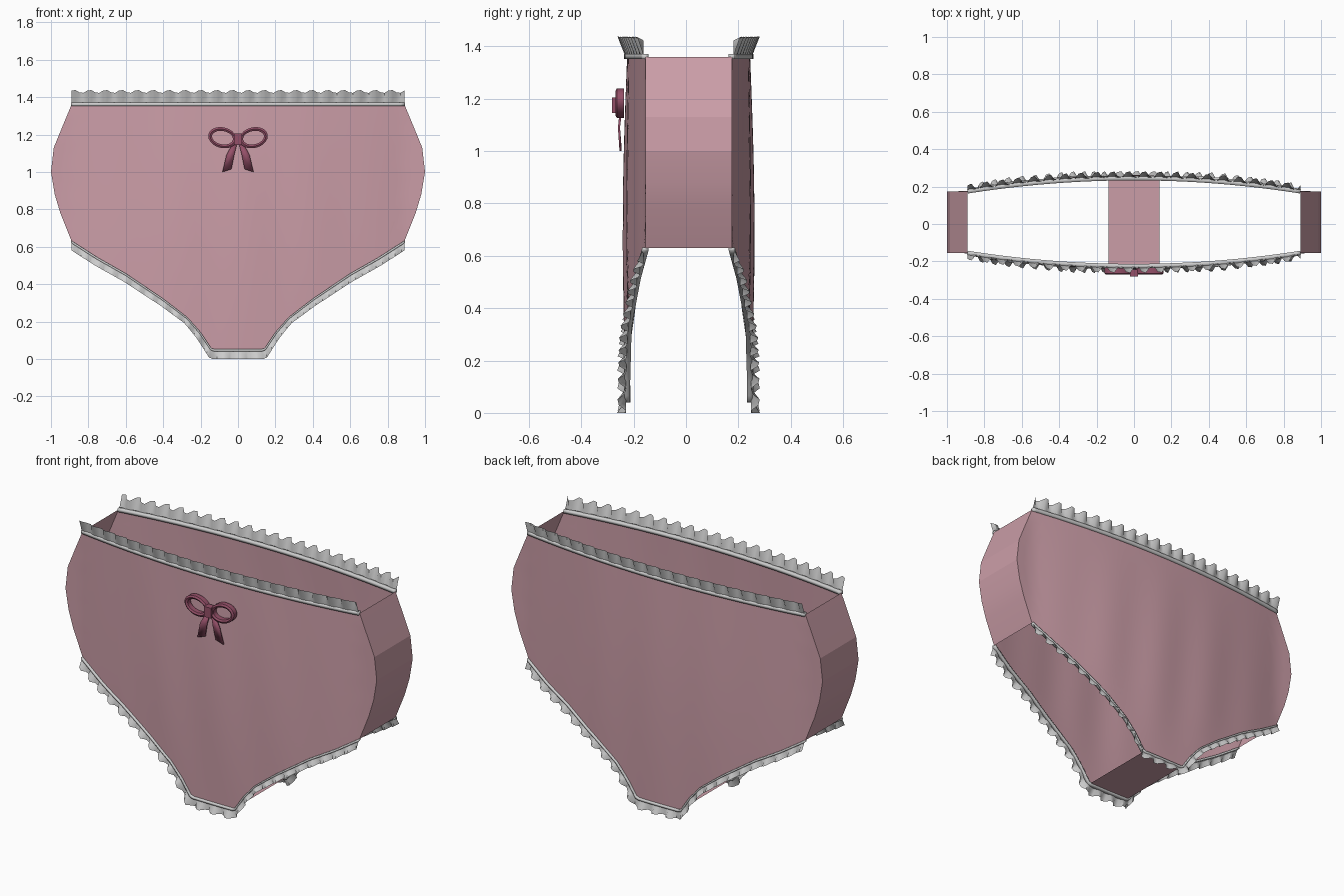
import bpy
from math import sin, cos, pi, radians

if "Cube" in bpy.data.objects:
    bpy.data.objects.remove(bpy.data.objects["Cube"])


def material(name, rgb):
    m = bpy.data.materials.new(name)
    m.diffuse_color = (*rgb, 1)
    m.use_nodes = True
    m.node_tree.nodes["Principled BSDF"].inputs["Base Color"].default_value = m.diffuse_color
    return m


PINK = material("pink_fabric", (0.60, 0.34, 0.39))
DARK = material("bow_ribbon", (0.30, 0.08, 0.14))


def grid(name, rows, mat=None, thick=0, smooth=40, close=False):
    """Skin a list of equally long point rows; close wraps both directions."""
    nr, nc = len(rows), len(rows[0])
    faces = []
    for i in range(nr if close else nr - 1):
        for j in range(nc if close else nc - 1):
            k, l = (i + 1) % nr, (j + 1) % nc
            faces.append((i * nc + j, i * nc + l, k * nc + l, k * nc + j))
    me = bpy.data.meshes.new(name)
    me.from_pydata([p for r in rows for p in r], [], faces)
    ob = bpy.data.objects.new(name, me)
    bpy.context.collection.objects.link(ob)
    if mat:
        me.materials.append(mat)
    if thick:
        mod = ob.modifiers.new("thickness", 'SOLIDIFY')
        mod.thickness = thick
        mod.offset = 0
    bpy.ops.object.select_all(action='DESELECT')
    bpy.context.view_layer.objects.active = ob
    ob.select_set(True)
    bpy.ops.object.shade_smooth_by_angle(angle=radians(smooth))
    return ob


def surf_y(x, z, s):
    """Depth of the front (s=-1) or back (s=1) cloth surface."""
    q = min(abs(x) / 0.89, 1) ** 2
    bulge = 0.013 * sin(pi * min(max(z / 1.36, 0), 1)) * (1 - q)
    fold = 0.004 * sin(17 * x + 1.5 * z) * (1 - q) * sin(pi * min(max(z / 1.36, 0), 1))
    return 0.01 + s * (0.235 - 0.07 * q + bulge + fold)


def resample(pts, n):
    """n pieces per segment of a polyline."""
    out = [tuple(a + (b - a) * k / n for a, b in zip(p, q))
           for p, q in zip(pts, pts[1:]) for k in range(n)]
    return out + [tuple(pts[-1])]


# Outlines: half width and height
leg = [(0.14, 0.05), (0.20, 0.14), (0.27, 0.22), (0.40, 0.32),
       (0.60, 0.455), (0.75, 0.54), (0.89, 0.63)]
leg_outer = [(0.15, 0.0), (0.22, 0.11), (0.285, 0.19), (0.41, 0.282),
             (0.61, 0.413), (0.76, 0.497), (0.89, 0.58)]
side = [(0.89, 0.63), (0.95, 0.78), (0.98, 0.88), (1.0, 1.0),
        (0.985, 1.13), (0.94, 1.24), (0.89, 1.36)]


def ruffle(name, inner, outer, s, waves):
    """Pleated lace whose waves grow towards the outer edge, with a bound seam."""
    lengths = [0]
    for a, b in zip(inner, inner[1:]):
        lengths.append(lengths[-1] + ((a[0] - b[0])**2 + (a[1] - b[1])**2) ** 0.5)
    n = waves * 4
    rows, band = [], []
    for i in range(n + 1):
        d = lengths[-1] * i / n
        k = max(j for j in range(len(inner) - 1) if lengths[j] <= d + 1e-9)
        t = (d - lengths[k]) / (lengths[k + 1] - lengths[k])
        mix = lambda p: [p[k][c] + (p[k + 1][c] - p[k][c]) * t for c in (0, 1)]
        (xi, zi), (xo, zo) = mix(inner), mix(outer)
        wave = sin(i * pi / 2 + 0.6)
        row = []
        for f in (0, 0.35, 1):
            x, z = xi + (xo - xi) * f, zi + (zo - zi) * f
            if zo > 1.3:
                z += 0.009 * wave * f
            off = 0.004 + f * (0.016 + 0.02 * wave)
            row.append((x, surf_y(xi, zi, s) + s * off, z))
        rows.append(row)
        band.append([(xi + (xo - xi) * f, surf_y(xi, zi, s),
                      zi + (zo - zi) * f) for f in (-0.05, 0.2)])
    grid(name + "_lace", rows, smooth=50)
    grid(name + "_seam", band, thick=0.024, smooth=30)


# Front and back panels with their lace
for label, s in (("front", -1), ("back", 1)):
    prof = resample(leg + side[1:], 3)
    grid(label + "_panel",
         [[(w * u / 20, surf_y(w * u / 20, z, s), z) for u in range(-20, 21)]
          for w, z in prof], PINK)
    ruffle(label + "_waist", [(-0.89, 1.355), (0.89, 1.355)],
           [(-0.89, 1.43), (0.89, 1.43)], s, 21)
    mirror = lambda p: [(-x, z) for x, z in reversed(p)] + p
    ruffle(label + "_leg", mirror(leg), mirror(leg_outer), s, 26)

# Side panels
for label, m in (("left", -1), ("right", 1)):
    grid(label + "_side_panel",
         [[(m * x, surf_y(x, z, s), z) for s in (-1, 1)] for x, z in side],
         PINK, smooth=15)

# Gusset
grid("gusset", [[(x, surf_y(x, 0.05, s), 0.05) for s in (-1, 1)]
                for x in (-0.135, 0.135)], PINK)

# Bow loops and tails
for label, m in (("left", -1), ("right", 1)):
    rows = []
    for i in range(24):
        a = 2 * pi * i / 24
        ring = []
        for dr, dy in ((-0.01, -0.014), (0.0, -0.02), (0.01, -0.014),
                       (0.01, 0.014), (-0.01, 0.014)):
            x, z = (0.066 + dr) * cos(a), (0.046 + dr) * sin(a)
            ring.append((m * (0.083 + x), -0.25 + dy, 1.183 + z + 0.12 * x))
        rows.append(ring)
    grid("bow_loop_" + label, rows, DARK, close=True, smooth=30)
    grid("bow_tail_" + label,
         [[(m * 0.005, -0.25, 1.15), (m * 0.035, -0.25, 1.14)],
          [(m * 0.02, -0.256, 1.09), (m * 0.062, -0.256, 1.09)],
          [(m * 0.035, -0.25, 1.015), (m * 0.083, -0.25, 1.0)]],
         DARK, thick=0.008)

# Bow knot
bpy.ops.mesh.primitive_cube_add(size=1, location=(0, -0.262, 1.175))
knot = bpy.context.object
knot.name = "bow_knot"
knot.scale = (0.045, 0.04, 0.06)
knot.data.materials.append(DARK)
bev = knot.modifiers.new("soft_edges", 'BEVEL')
bev.width = 0.006
bev.segments = 2
